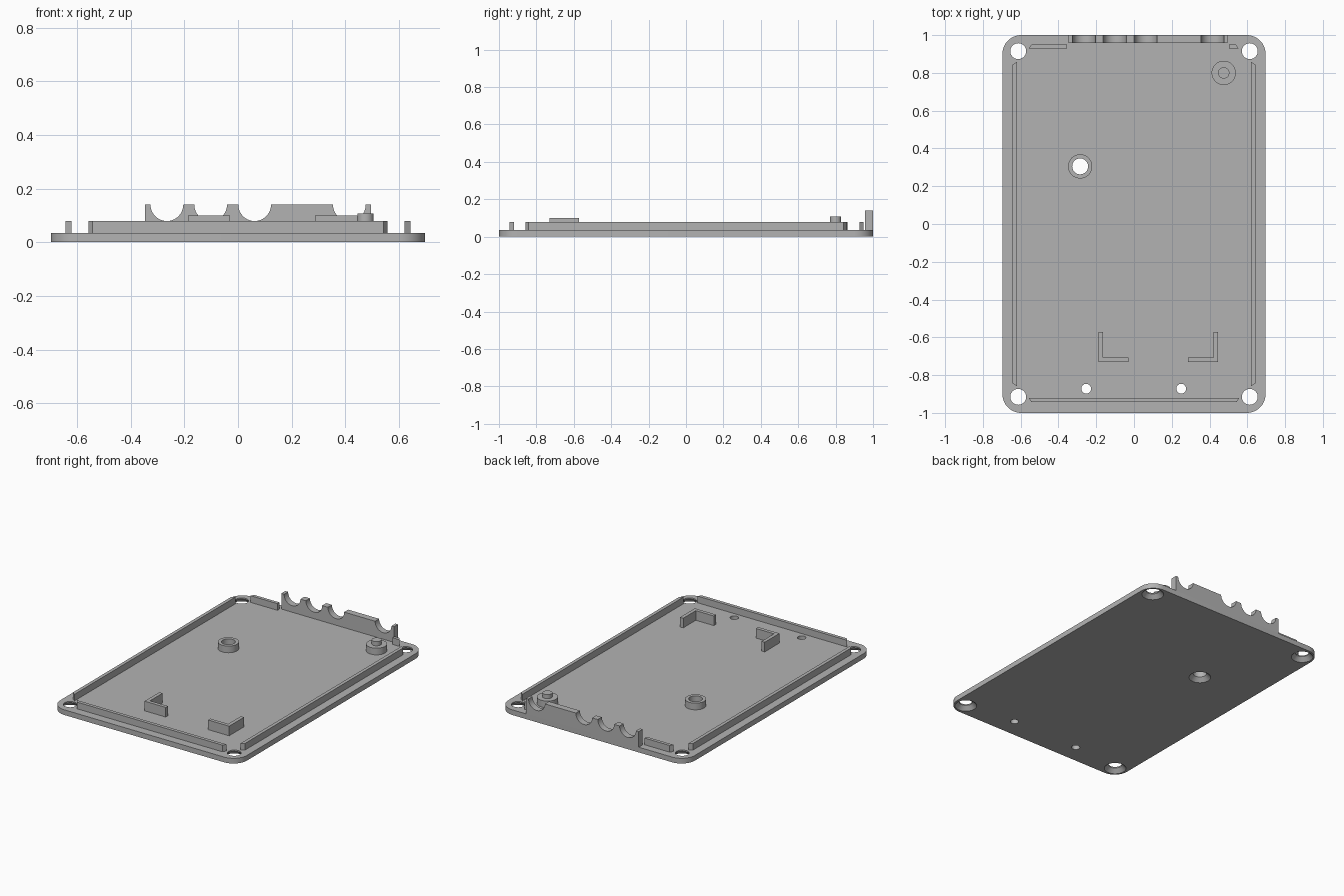
import bpy, bmesh
from math import sin, cos, pi, radians
from mathutils import Vector

cube = bpy.data.objects.get("Cube")
if cube:
    bpy.data.objects.remove(cube, do_unlink=True)

grey = bpy.data.materials.new("plastic grey")
grey.use_nodes = True
colour = (0.45, 0.45, 0.45, 1)
grey.diffuse_color = colour
grey.node_tree.nodes["Principled BSDF"].inputs["Base Color"].default_value = colour

FLOOR = 0.035      # top of the base plate
RAIL_TOP = 0.08
HOLE = 0.042


def make(name, bm):
    bmesh.ops.recalc_face_normals(bm, faces=bm.faces)
    mesh = bpy.data.meshes.new(name)
    bm.to_mesh(mesh)
    bm.free()
    mesh.materials.append(grey)
    obj = bpy.data.objects.new(name, mesh)
    bpy.context.collection.objects.link(obj)
    return obj


def smooth(obj):
    bpy.ops.object.select_all(action='DESELECT')
    obj.select_set(True)
    bpy.context.view_layer.objects.active = obj
    bpy.ops.object.shade_smooth_by_angle(angle=radians(30))


def prism(name, points, offset):
    """Extrude a flat outline of 3D points along an offset."""
    bm = bmesh.new()
    face = bm.faces.new([bm.verts.new(p) for p in points])
    out = bmesh.ops.extrude_face_region(bm, geom=[face])
    moved = [v for v in out["geom"] if isinstance(v, bmesh.types.BMVert)]
    bmesh.ops.translate(bm, verts=moved, vec=Vector(offset))
    return make(name, bm)


def flat(name, outline, z0, z1):
    return prism(name, [(x, y, z0) for x, y in outline], (0, 0, z1 - z0))


def lathe(name, x, y, profile, closed=False, steps=48):
    """Turn a (radius, height) profile around a vertical axis."""
    bm = bmesh.new()
    verts = [bm.verts.new((x + r, y, z)) for r, z in profile]
    edges = [bm.edges.new(pair) for pair in zip(verts, verts[1:])]
    if closed:
        edges.append(bm.edges.new((verts[-1], verts[0])))
    bmesh.ops.spin(bm, geom=verts + edges, cent=(x, y, 0), axis=(0, 0, 1),
                   angle=2 * pi, steps=steps, use_duplicate=False)
    bmesh.ops.remove_doubles(bm, verts=bm.verts, dist=0.0001)
    return make(name, bm)


def arc(cx, cy, r, start, end, steps):
    angles = [radians(start + (end - start) * i / steps) for i in range(steps + 1)]
    return [(cx + r * cos(a), cy + r * sin(a)) for a in angles]


# Base plate with rounded corners
outline = []
for i, (sx, sy) in enumerate([(1, 1), (-1, 1), (-1, -1), (1, -1)]):
    outline += arc(sx * 0.597, sy * 0.9, 0.1, i * 90, i * 90 + 90, 12)
plate = flat("base_plate", outline, 0, FLOOR)

# Countersunk screw holes and two small plain holes
sink = [(0, -0.01), (0.078, -0.01), (HOLE, 0.027), (HOLE, 0.1), (0, 0.1)]
plain = [(0, -0.01), (0.026, -0.01), (0.026, 0.1), (0, 0.1)]
holes = [(sx * 0.613, sy * 0.915, sink) for sx in (-1, 1) for sy in (-1, 1)]
holes += [(-0.285, 0.305, sink), (-0.253, -0.872, plain), (0.25, -0.872, plain)]
for x, y, profile in holes:
    cutter = lathe("hole_cutter", x, y, profile)
    cutter.hide_render = True
    mod = plate.modifiers.new("hole", 'BOOLEAN')
    mod.operation = 'DIFFERENCE'
    mod.solver = 'EXACT'
    mod.object = cutter
    bpy.context.view_layer.objects.active = plate
    bpy.ops.object.modifier_apply(modifier=mod.name)
    bpy.data.objects.remove(cutter, do_unlink=True)
smooth(plate)

# Locating rails, with mitred ends
M = 0.015
for name, s in (("left_rail", 1), ("right_rail", -1)):
    flat(name, [(s * 0.62, -0.858), (s * 0.643, -0.858 + M),
                (s * 0.643, 0.858 - M), (s * 0.62, 0.858)], FLOOR, RAIL_TOP)
flat("front_rail", [(-0.558, -0.92), (0.558, -0.92), (0.558 - M, -0.943),
                    (-0.558 + M, -0.943)], FLOOR, RAIL_TOP)
flat("back_rail_right", [(-0.558, 0.928), (-0.355, 0.928), (-0.355, 0.95),
                         (-0.558 + M, 0.95)], FLOOR, RAIL_TOP)
flat("back_rail_left", [(0.503, 0.928), (0.555, 0.928), (0.555 - M, 0.95),
                        (0.503, 0.95)], FLOOR, RAIL_TOP)

# Back wall with half-round connector notches
TOP = 0.14
wall = [(-0.347, FLOOR), (-0.347, TOP)]
for cx in (-0.265, -0.102, 0.062, 0.415):
    wall += arc(cx, TOP, 0.061, 180, 360, 20)
wall += [(0.495, TOP), (0.495, FLOOR)]
smooth(prism("connector_wall", [(x, 0.957, z) for x, z in wall], (0, 0.043, 0)))

# Corner brackets
T, ARM = 0.024, 0.158
bracket = [(0, 0), (ARM, 0), (ARM, T), (T, T), (T, ARM), (0, ARM)]
for name, x, s in (("right_bracket", -0.187, 1), ("left_bracket", 0.445, -1)):
    flat(name, [(x + s * u, -0.73 + v) for u, v in bracket], FLOOR, 0.1)

# Screw collar and stepped locating pin
smooth(lathe("screw_collar", -0.285, 0.305,
             [(HOLE, FLOOR), (0.064, FLOOR), (0.064, RAIL_TOP), (HOLE, RAIL_TOP)], True))
smooth(lathe("locating_pin", 0.475, 0.8,
             [(0, FLOOR), (0.064, FLOOR), (0.064, RAIL_TOP), (0.03, RAIL_TOP),
              (0.03, 0.108), (0, 0.108)]))
